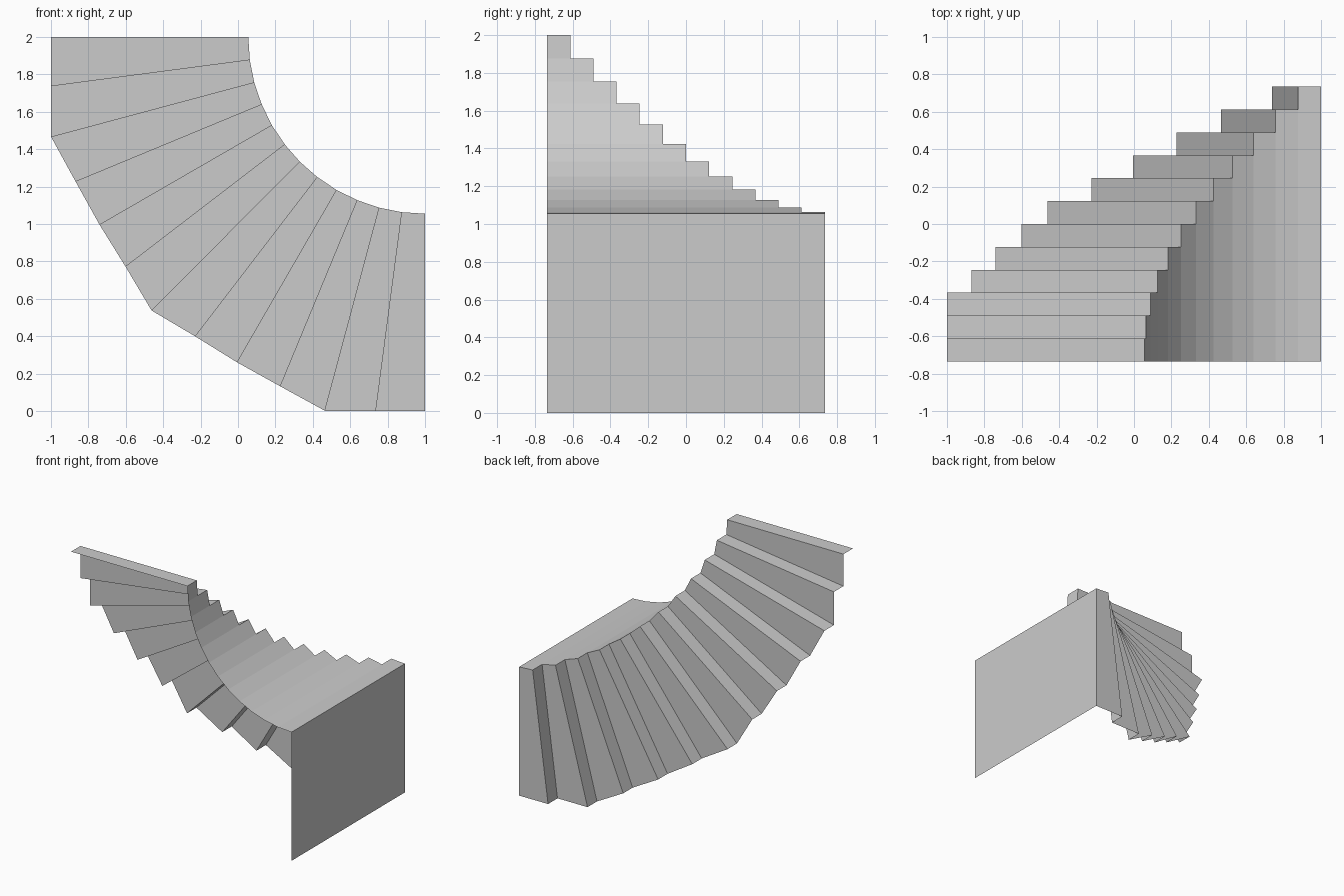
import bpy
from math import radians, sin, cos

cube = bpy.data.objects.get("Cube")
if cube:
    bpy.data.objects.remove(cube, do_unlink=True)

STEPS = 12
INNER = 0.945
BACK, FRONT = 0.735, -0.735
RISE = (BACK - FRONT) / STEPS
# Outer radii up to the middle of the turn, mirrored for the rest
HALF = [2.0, 2.016, 2.069, 2.022, 2.009, 2.018, 2.068]
OUTER = HALF + HALF[-2::-1]

grey = bpy.data.materials.new("plain grey")
grey.use_nodes = True
COLOUR = (0.6, 0.6, 0.6, 1)
grey.diffuse_color = COLOUR
grey.node_tree.nodes["Principled BSDF"].inputs["Base Color"].default_value = COLOUR


def point(i, radius, y):
    """Point on ray i of the quarter turn, at depth y."""
    a = radians(90 * i / STEPS)
    return (1 - radius * cos(a), y, 2 - radius * sin(a))


def level(i):
    return FRONT + RISE * i


def sheet(name, quads):
    mesh = bpy.data.meshes.new(name)
    verts = [p for quad in quads for p in quad]
    faces = [range(n, n + 4) for n in range(0, len(verts), 4)]
    mesh.from_pydata(verts, [], [list(f) for f in faces])
    mesh.materials.append(grey)
    mesh.validate()
    obj = bpy.data.objects.new(name, mesh)
    bpy.context.collection.objects.link(obj)
    return obj


# Wedge treads, each one level further along
sheet("treads", [
    (point(i, INNER, level(i + 1)), point(i, OUTER[i], level(i + 1)),
     point(i + 1, OUTER[i + 1], level(i + 1)), point(i + 1, INNER, level(i + 1)))
    for i in range(STEPS)])

# Radial risers between the treads
sheet("risers", [
    (point(i, INNER, level(i)), point(i, OUTER[i], level(i)),
     point(i, OUTER[i], level(i + 1)), point(i, INNER, level(i + 1)))
    for i in range(STEPS)])

# Curved inner wall with a stepped edge
sheet("inner_wall", [
    (point(i, INNER, FRONT), point(i, INNER, level(i + 1)),
     point(i + 1, INNER, level(i + 1)), point(i + 1, INNER, FRONT))
    for i in range(STEPS)])

# Flat wall closing the last step
sheet("end_wall", [
    (point(STEPS, INNER, FRONT), point(STEPS, OUTER[-1], FRONT),
     point(STEPS, OUTER[-1], BACK), point(STEPS, INNER, BACK))])
